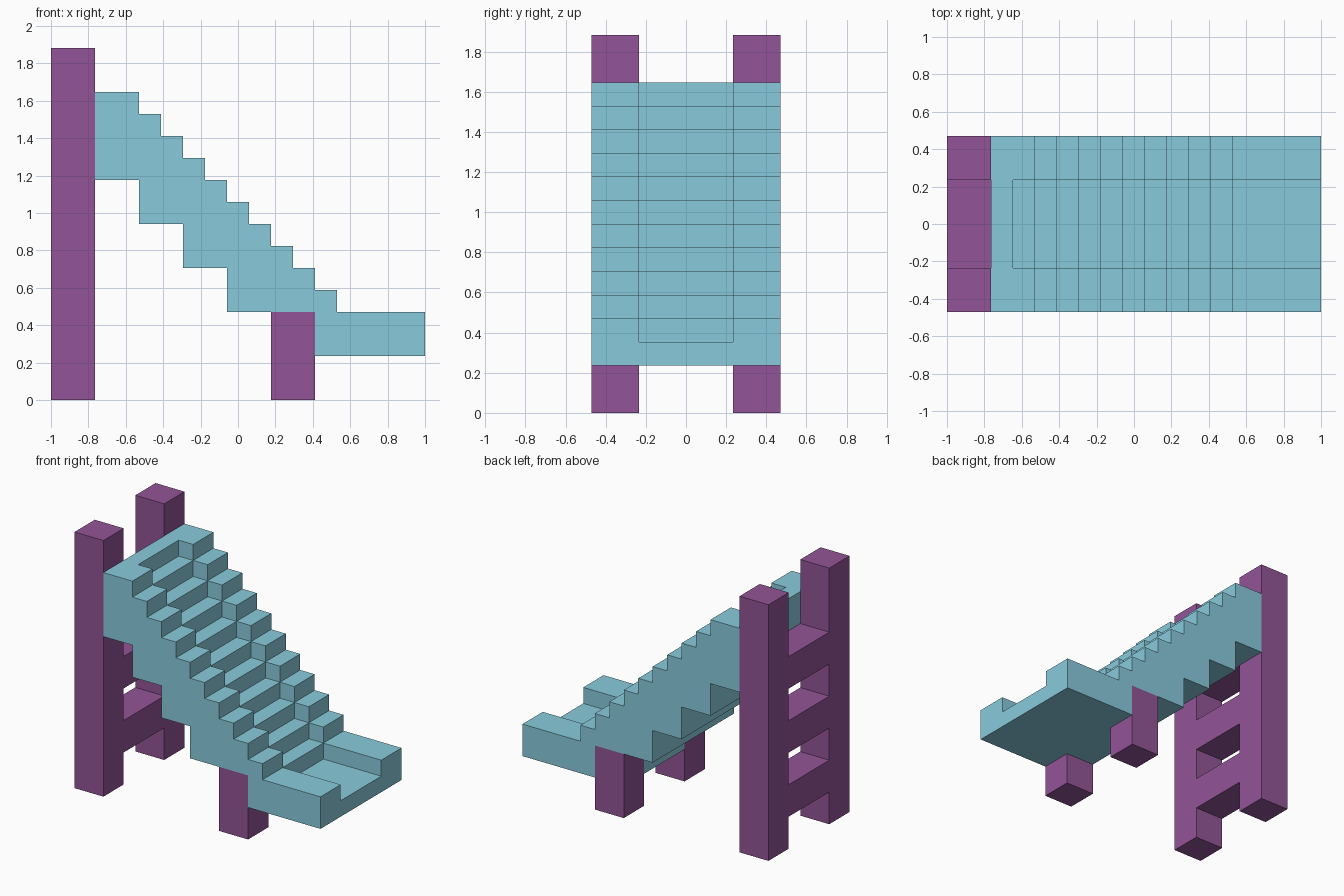
import bpy, bmesh

if "Cube" in bpy.data.objects:
    bpy.data.objects.remove(bpy.data.objects["Cube"])

U = 2 / 17  # one block unit


def make_material(name, colour):
    mat = bpy.data.materials.new(name)
    mat.diffuse_color = colour
    mat.use_nodes = True
    mat.node_tree.nodes["Principled BSDF"].inputs["Base Color"].default_value = mat.diffuse_color
    return mat


BLUE = make_material("slide_blue", (0.25, 0.60, 0.72, 1))
PURPLE = make_material("frame_purple", (0.29, 0.09, 0.31, 1))


def prism(name, profile, y0, y1, mat=None):
    """Extrude an (x, z) profile, in block units, from y0 to y1."""
    bm = bmesh.new()
    face = bm.faces.new([bm.verts.new(((x - 8.5) * U, y0 * U, z * U)) for x, z in profile])
    ext = bmesh.ops.extrude_face_region(bm, geom=[face])
    moved = [v for v in ext["geom"] if isinstance(v, bmesh.types.BMVert)]
    bmesh.ops.translate(bm, verts=moved, vec=(0, (y1 - y0) * U, 0))
    bmesh.ops.recalc_face_normals(bm, faces=bm.faces)
    mesh = bpy.data.meshes.new(name)
    bm.to_mesh(mesh)
    bm.free()
    ob = bpy.data.objects.new(name, mesh)
    bpy.context.collection.objects.link(ob)
    if mat:
        mesh.materials.append(mat)
    return ob


def box(name, x0, x1, y0, y1, z0, z1, mat=None):
    return prism(name, [(x0, z0), (x1, z0), (x1, z1), (x0, z1)], y0, y1, mat)


def cut(target, cutter):
    cutter.hide_render = True
    mod = target.modifiers.new("cut", 'BOOLEAN')
    mod.operation = 'DIFFERENCE'
    mod.solver = 'EXACT'
    mod.object = cutter
    bpy.context.view_layer.objects.active = target
    bpy.ops.object.modifier_apply(modifier=mod.name)
    bpy.data.objects.remove(cutter)


def stairs(drop):
    """Descending steps, lowered by drop units."""
    pts = []
    for x in range(4, 14):
        pts += [(x, 18 - x - drop), (x, 17 - x - drop)]
    return pts


# Slide body: stepped top and stepped underside
underside = [(17, 2), (10, 2), (10, 4), (8, 4), (8, 6), (6, 6), (6, 8), (4, 8), (4, 10), (2, 10)]
slide = prism("slide", [(2, 14)] + stairs(0) + [(17, 4)] + underside, -4, 4, BLUE)

# Sunken stepped channel, open at the lower end
cut(slide, prism("channel_cutter", [(3, 13)] + stairs(1) + [(18, 3), (18, 16), (3, 16)], -2, 2))

for side, (y0, y1) in (("left", (2, 4)), ("right", (-4, -2))):
    # Short front legs set into notches in the slide
    n0, n1 = (2, 5) if y0 > 0 else (-5, -2)
    cut(slide, box("notch_cutter", 9, 12, n0, n1, 1, 4))
    box(f"front_leg_{side}", 10, 12, y0, y1, 0, 4, PURPLE)
    # Tall ladder posts
    box(f"ladder_post_{side}", 0, 2, y0, y1, 0, 16, PURPLE)

# Ladder rungs
for i, z in enumerate((2, 6, 10)):
    box(f"ladder_rung_{i + 1}", 0, 2, -2, 2, z, z + 2, PURPLE)
